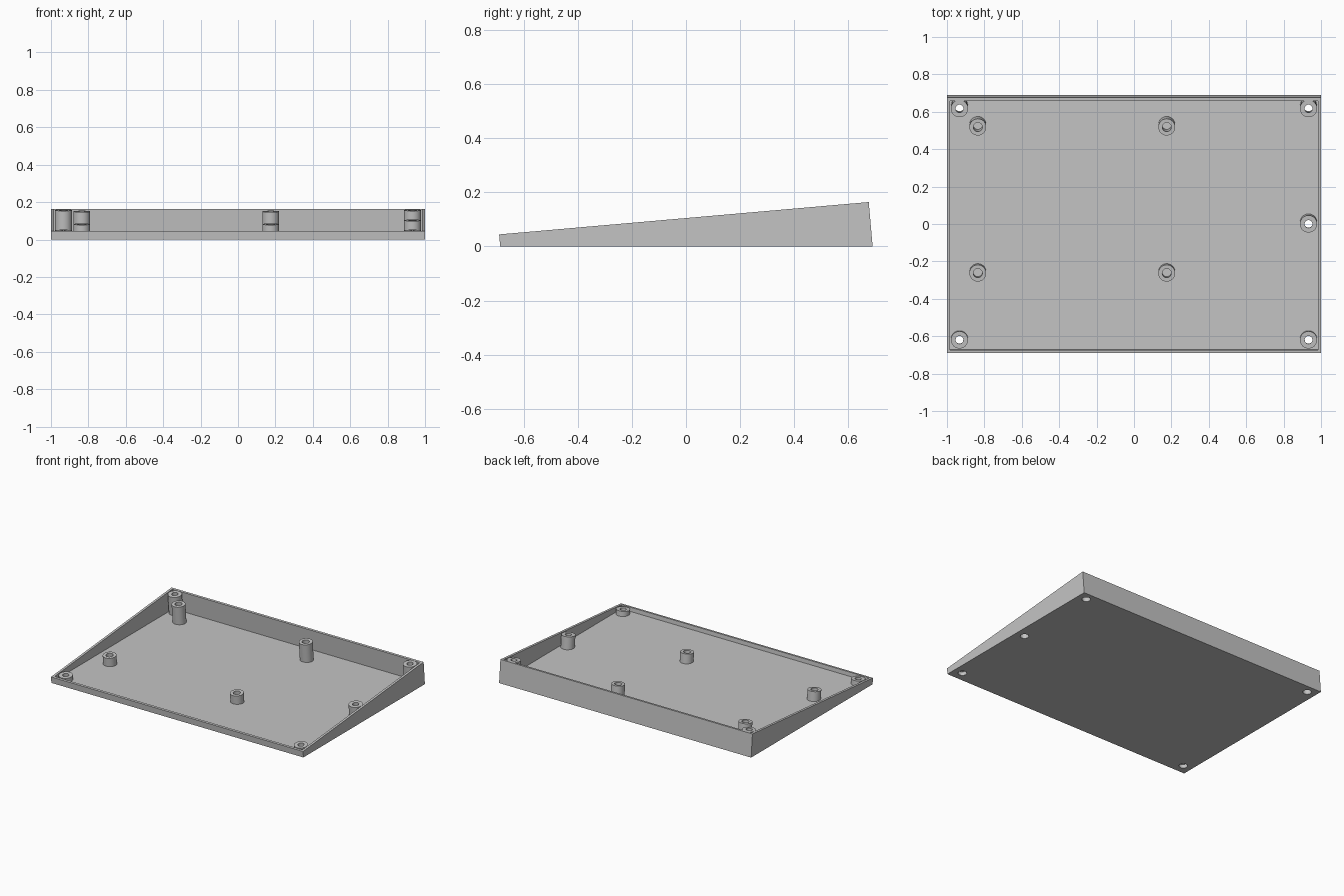
import bpy, bmesh, math
from mathutils import Vector

cube = bpy.data.objects.get("Cube")
if cube:
    bpy.data.objects.remove(cube, do_unlink=True)

TILT = math.radians(5)
AXIS = Vector((0, -math.sin(TILT), math.cos(TILT)))   # normal of the sloping rim
ALONG = Vector((0, math.cos(TILT), math.sin(TILT)))   # up the slope
BACK, FRONT = 0.69, -0.687                            # outer edges on the ground
FLOOR, WALL = 0.017, 0.017

mat = bpy.data.materials.new("light grey")
mat.use_nodes = True
grey = (0.55, 0.55, 0.55, 1)
mat.diffuse_color = grey
mat.node_tree.nodes["Principled BSDF"].inputs["Base Color"].default_value = grey


def rim_z(y):
    return 0.0445 + (y + 0.691) * math.tan(TILT)


def make(name, bottom, top):
    """Closed solid between two matching rings."""
    bm = bmesh.new()
    a = [bm.verts.new(p) for p in bottom]
    b = [bm.verts.new(p) for p in top]
    n = len(a)
    bm.faces.new(a)
    bm.faces.new(b)
    for i in range(n):
        j = (i + 1) % n
        bm.faces.new((a[i], a[j], b[j], b[i]))
    bmesh.ops.recalc_face_normals(bm, faces=bm.faces)
    mesh = bpy.data.meshes.new(name)
    bm.to_mesh(mesh)
    bm.free()
    mesh.materials.append(mat)
    obj = bpy.data.objects.new(name, mesh)
    bpy.context.collection.objects.link(obj)
    return obj


def wedge(name, half, inset, z0, lift):
    """Block with leaning ends and a sloping top."""
    def end(y, z):
        return y - z * math.tan(TILT)
    ring = []
    for base in (FRONT + inset, BACK - inset):
        # height where the leaning end meets the rim plane
        y = base
        for _ in range(8):
            y = end(base, rim_z(y))
        ring += [(end(base, z0), z0), (y + AXIS.y * lift, rim_z(y) + AXIS.z * lift)]
    profile = [ring[0], ring[2], ring[3], ring[1]]
    return make(name, [(-half, y, z) for y, z in profile], [(half, y, z) for y, z in profile])


def rod(name, x, y, r, lift, z0, sides=48):
    """Leaning cylinder with its top parallel to the rim and its base level."""
    centre = Vector((x, y, rim_z(y))) + AXIS * lift
    top, bottom = [], []
    for i in range(sides):
        t = math.tau * i / sides
        p = centre + Vector((r * math.cos(t), 0, 0)) + ALONG * (r * math.sin(t))
        top.append(p)
        bottom.append(p - AXIS * ((p.z - z0) / AXIS.z))
    return make(name, bottom, top)


def cut(obj, cutter):
    mod = obj.modifiers.new("cut", 'BOOLEAN')
    mod.operation = 'DIFFERENCE'
    mod.solver = 'EXACT'
    mod.object = cutter
    bpy.context.view_layer.objects.active = obj
    bpy.ops.object.modifier_apply(modifier=mod.name)
    bpy.data.objects.remove(cutter, do_unlink=True)


def smooth(obj):
    bpy.ops.object.select_all(action='DESELECT')
    obj.select_set(True)
    bpy.context.view_layer.objects.active = obj
    bpy.ops.object.shade_smooth_by_angle(angle=math.radians(30))


# Open tray
tray = wedge("tray", 1.0, 0, 0, 0)
cut(tray, wedge("cavity", 1.0 - WALL, WALL, FLOOR, 0.05))

# Screw posts along the walls, drilled right through the floor
screws = {
    "back_right_screw_post": (-0.933, 0.617),
    "back_left_screw_post": (0.933, 0.617),
    "left_screw_post": (0.933, 0.0),
    "front_right_screw_post": (-0.933, -0.62),
    "front_left_screw_post": (0.933, -0.62),
}
for name, (x, y) in screws.items():
    post = rod(name, x, y, 0.046, -0.002, FLOOR - 0.006)
    for radius, lift in ((0.021, 0.03), (0.028, -0.022)):
        cut(post, rod("drill", x, y, radius, lift, -0.03))
    cut(tray, rod("drill", x, y, 0.028, -0.022, -0.03))
    smooth(post)

# Board standoffs with blind holes
for side, x in (("right", -0.835), ("left", 0.175)):
    for place, y in (("back", 0.518), ("front", -0.263)):
        post = rod(f"{place}_{side}_standoff", x, y, 0.045, 0, FLOOR - 0.006)
        cut(post, rod("drill", x, y, 0.024, 0.03, FLOOR))
        smooth(post)
smooth(tray)
